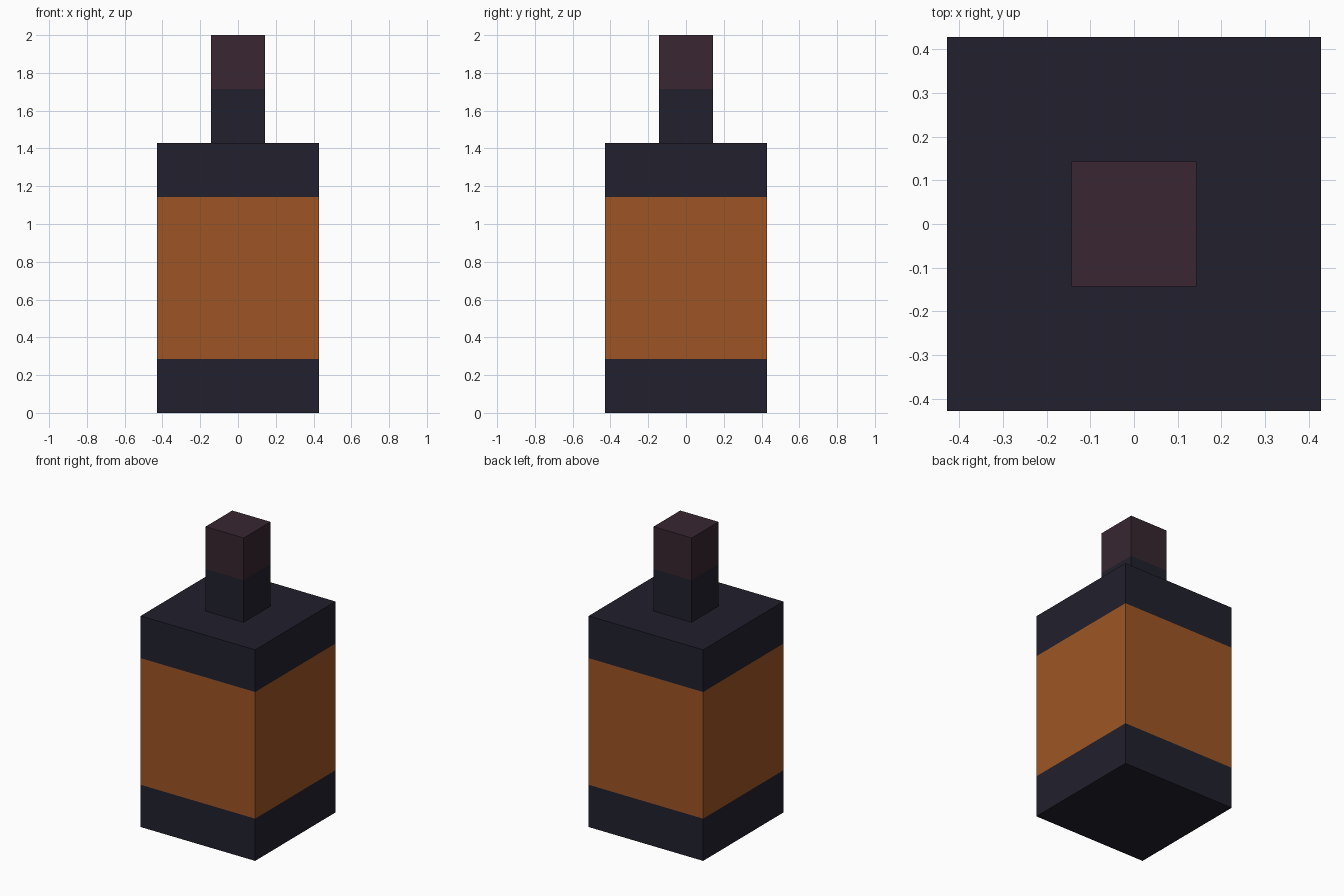
import bpy, bmesh

if "Cube" in bpy.data.objects:
    bpy.data.objects.remove(bpy.data.objects["Cube"])

U = 2 / 14  # model is laid out on a grid of 14 units in height


def material(name, rgb):
    m = bpy.data.materials.new(name)
    m.diffuse_color = (*rgb, 1)
    m.use_nodes = True
    m.node_tree.nodes["Principled BSDF"].inputs["Base Color"].default_value = m.diffuse_color
    return m


dark = material("dark_metal", (0.0152, 0.0144, 0.0262))
glow = material("orange_glow", (0.337, 0.091, 0.018))
plum = material("plum_metal", (0.0395, 0.0194, 0.0307))


def banded_post(name, half, levels, mats, bottom=True):
    """Square post split into coloured bands at the given grid levels."""
    bm = bmesh.new()
    rings = [[bm.verts.new((sx * half * U, sy * half * U, z * U))
              for sx, sy in ((-1, -1), (1, -1), (1, 1), (-1, 1))]
             for z in levels]
    used = list(dict.fromkeys(mats))
    for low, high, mat in zip(rings, rings[1:], mats):
        for i in range(4):
            j = (i + 1) % 4
            face = bm.faces.new((low[i], low[j], high[j], high[i]))
            face.material_index = used.index(mat)
    bm.faces.new(rings[-1]).material_index = used.index(mats[-1])
    if bottom:
        bm.faces.new(rings[0][::-1]).material_index = used.index(mats[0])
    mesh = bpy.data.meshes.new(name)
    bm.to_mesh(mesh)
    bm.free()
    for mat in used:
        mesh.materials.append(mat)
    obj = bpy.data.objects.new(name, mesh)
    bpy.context.collection.objects.link(obj)
    return obj


# Main body: dark base, orange middle, dark lid
banded_post("lantern_body", 3, (0, 2, 8, 10), (dark, glow, dark))

# Narrow top: dark stem with plum cap, open where it meets the lid
banded_post("top_stem", 1, (10, 12, 14), (dark, plum), bottom=False)
